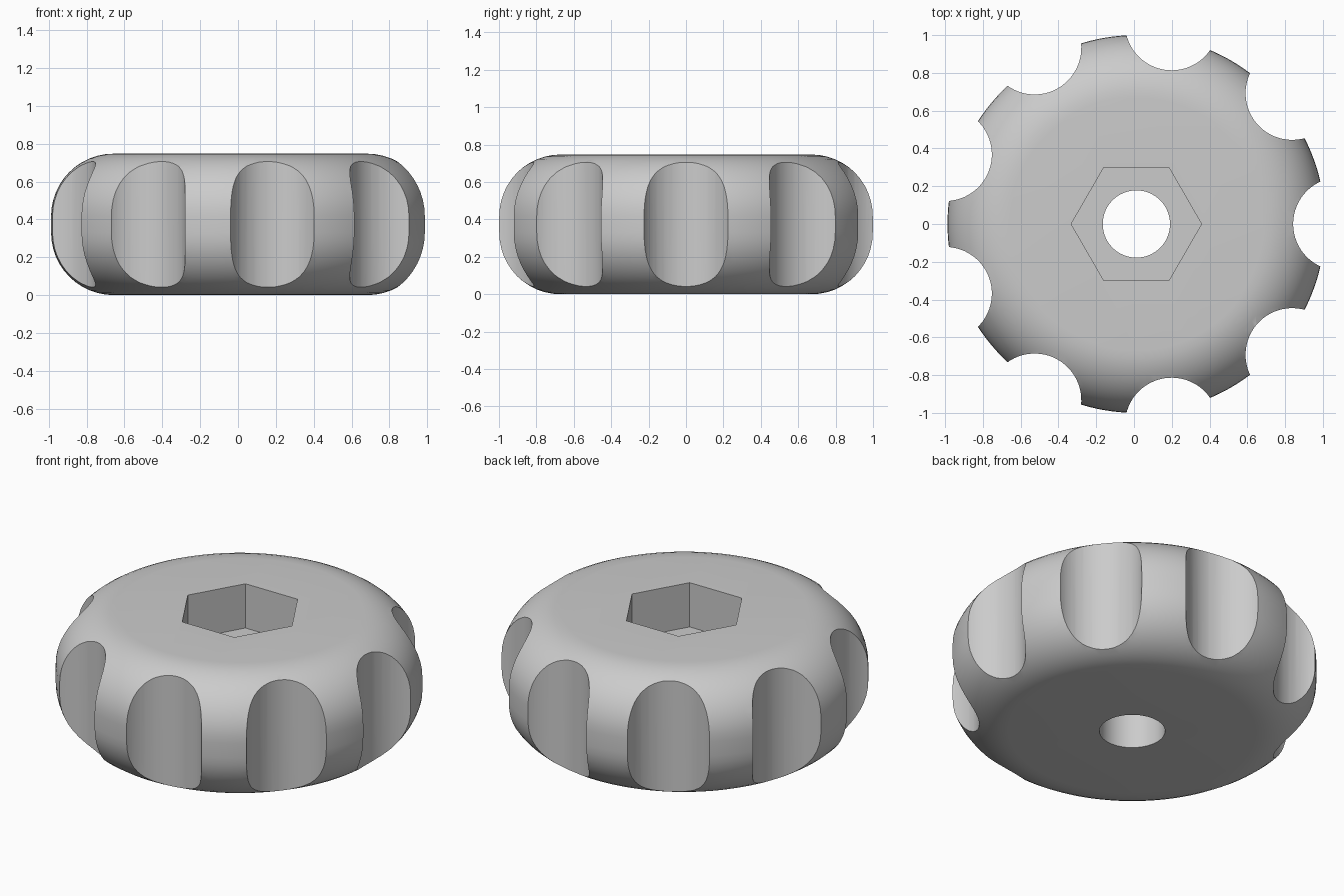
import bpy
from math import cos, sin, tau

cube = bpy.data.objects.get("Cube")
if cube:
    bpy.data.objects.remove(cube, do_unlink=True)

HEIGHT = 0.747
RADIUS = 1.0
CENTRE_X = 0.0125
FILLET = 0.33
SCALLOPS = 9
SCALLOP_RADIUS = 0.247
SCALLOP_DISTANCE = 1.077
POCKET_DEPTH = 0.265

grey = bpy.data.materials.new("plain grey")
grey.use_nodes = True
colour = (0.6, 0.6, 0.6, 1)
grey.diffuse_color = colour
grey.node_tree.nodes["Principled BSDF"].inputs["Base Color"].default_value = colour


def prism(name, sides, radius, bottom, top, x=0.0, y=0.0, turn=0.0):
    """Upright prism or cylinder between two heights."""
    bpy.ops.mesh.primitive_cylinder_add(
        vertices=sides, radius=radius, depth=top - bottom,
        location=(CENTRE_X + x, y, (bottom + top) / 2), rotation=(0, 0, turn))
    obj = bpy.context.object
    obj.name = name
    obj.data.materials.append(grey)
    return obj


def apply(obj, modifier):
    bpy.context.view_layer.objects.active = obj
    bpy.ops.object.modifier_apply(modifier=modifier.name)


def cut(obj, cutter):
    boolean = obj.modifiers.new("cut", 'BOOLEAN')
    boolean.operation = 'DIFFERENCE'
    boolean.solver = 'EXACT'
    boolean.object = cutter
    apply(obj, boolean)
    bpy.data.objects.remove(cutter, do_unlink=True)


# Round body with deeply rounded rims
knob = prism("knob_body", 144, RADIUS, 0, HEIGHT)
bevel = knob.modifiers.new("rounded rims", 'BEVEL')
bevel.width = FILLET
bevel.segments = 12
bevel.limit_method = 'ANGLE'
apply(knob, bevel)

# Finger scallops around the edge
for i in range(SCALLOPS):
    angle = tau * i / SCALLOPS
    cut(knob, prism("scallop_cutter", 64, SCALLOP_RADIUS, -0.2, HEIGHT + 0.2,
                    SCALLOP_DISTANCE * cos(angle), SCALLOP_DISTANCE * sin(angle), angle))

# Hexagonal nut pocket, corners along x, and the through hole
cut(knob, prism("pocket_cutter", 6, 0.345, HEIGHT - POCKET_DEPTH, HEIGHT + 0.2, turn=tau / 4))
cut(knob, prism("hole_cutter", 64, 0.178, -0.2, HEIGHT + 0.2))

# Smooth curves with crisp cut edges
bpy.ops.object.select_all(action='DESELECT')
knob.select_set(True)
bpy.context.view_layer.objects.active = knob
bpy.ops.object.shade_smooth_by_angle(angle=0.5)
